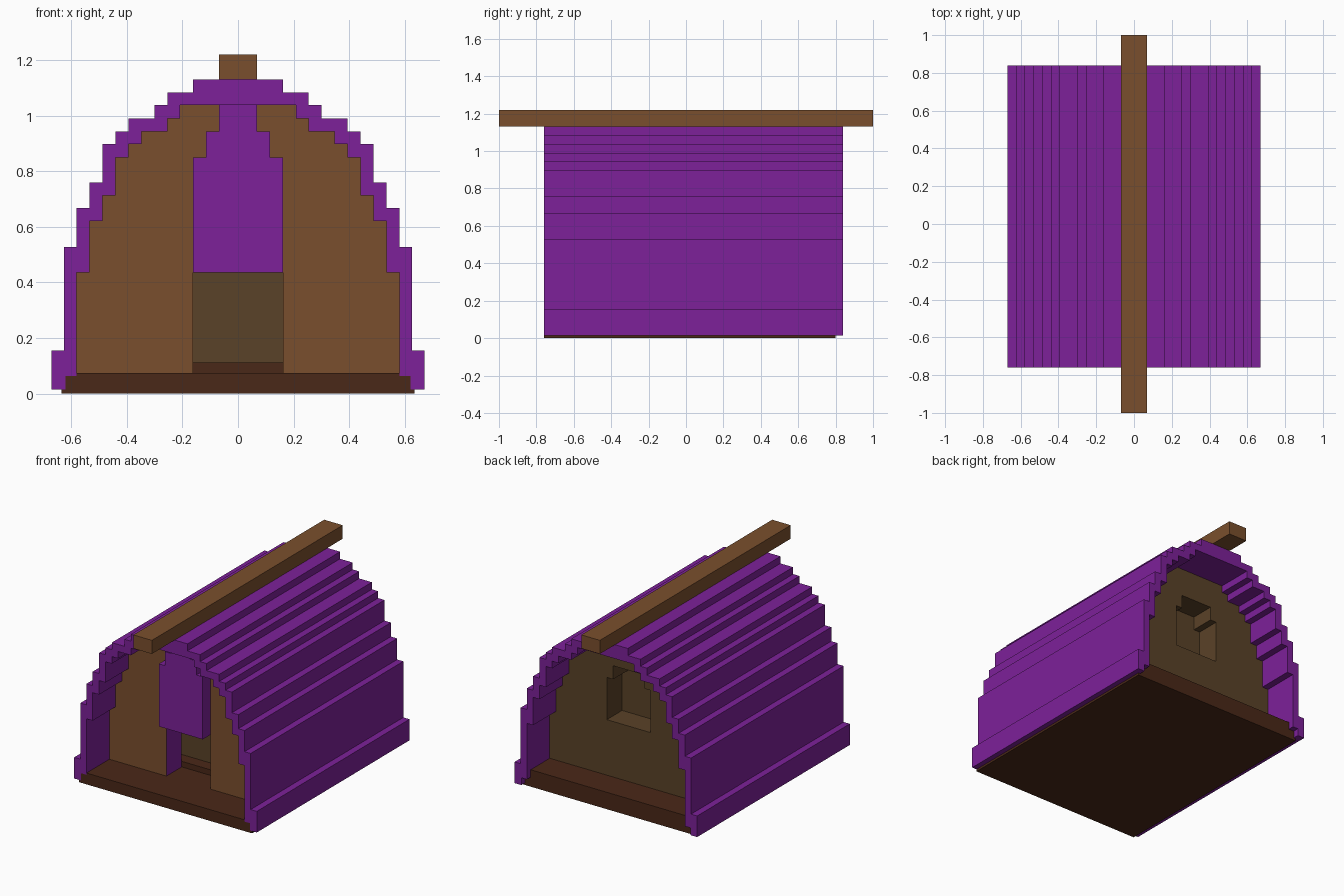
import bpy, bmesh

if "Cube" in bpy.data.objects:
    bpy.data.objects.remove(bpy.data.objects["Cube"])

def mat(name, rgb):
    m = bpy.data.materials.new(name)
    m.diffuse_color = (*rgb, 1)
    m.use_nodes = True
    m.node_tree.nodes["Principled BSDF"].inputs["Base Color"].default_value = m.diffuse_color
    return m

PURPLE = mat("purple", (0.205, 0.015, 0.32))
BROWN = mat("brown", (0.195, 0.078, 0.026))
DARK = mat("dark_brown", (0.068, 0.021, 0.009))
OLIVE = mat("olive", (0.102, 0.054, 0.021))

def stairs(bottom, steps):
    """Right-hand stepped outline, from the bottom up; steps are (half width, top z)."""
    pts, z = [], bottom
    for w, top in steps:
        pts += [(w, z), (w, top)]
        z = top
    return pts

def both_sides(pts):
    return pts + [(-x, z) for x, z in reversed(pts)]

def extrude(name, pts, y0, y1, material):
    """Extrude an x-z outline from y0 to y1."""
    bm = bmesh.new()
    face = bm.faces.new([bm.verts.new((x, y0, z)) for x, z in pts])
    r = bmesh.ops.extrude_face_region(bm, geom=[face])
    verts = [v for v in r["geom"] if isinstance(v, bmesh.types.BMVert)]
    bmesh.ops.translate(bm, verts=verts, vec=(0, y1 - y0, 0))
    bmesh.ops.recalc_face_normals(bm, faces=bm.faces)
    me = bpy.data.meshes.new(name)
    bm.to_mesh(me)
    bm.free()
    me.materials.append(material)
    ob = bpy.data.objects.new(name, me)
    bpy.context.collection.objects.link(ob)
    return ob

def box(name, w, z0, z1, y0, y1, material):
    return extrude(name, both_sides([(w, z0), (w, z1)]), y0, y1, material)

# stepped outlines of the roof shell
outer = stairs(0.015, [(0.67, 0.155), (0.625, 0.527), (0.58, 0.667), (0.534, 0.76),
                       (0.487, 0.897), (0.44, 0.943), (0.394, 0.99), (0.301, 1.037),
                       (0.254, 1.083), (0.161, 1.13)])
arch = [(0.58, 0.435), (0.534, 0.62), (0.487, 0.713), (0.44, 0.85), (0.394, 0.897),
        (0.347, 0.943), (0.254, 0.99), (0.208, 1.037)]
inner = [(0.62, 0.015), (0.62, 0.063)] + stairs(0.063, arch)

# roof canopy
extrude("roof_canopy", both_sides(outer) + both_sides(inner)[::-1], -0.76, 0.84, PURPLE)

# ridge beam
box("ridge_beam", 0.068, 1.13, 1.22, -1.0, 1.0, BROWN)

# floor: base slab, main floor and raised rear floor
box("base_slab", 0.635, 0.0, 0.015, -0.76, 0.80, DARK)
extrude("floor", both_sides(stairs(0.015, [(0.62, 0.063), (0.58, 0.075)])), -0.76, 0.80, DARK)
box("raised_floor", 0.58, 0.075, 0.112, -0.36, 0.80, DARK)

# front wall halves with purple-lined door jambs
opening = [(0.161, 0.85), (0.115, 0.943), (0.068, 1.037)]
half = stairs(0.075, arch) + stairs(0.075, opening)[::-1]
for side, s in (("left", -1), ("right", 1)):
    wall = extrude(side + "_front_wall", [(s * x, z) for x, z in half], -0.52, -0.36, BROWN)
    wall.data.materials.append(PURPLE)
    for p in wall.data.polygons:
        if abs(p.normal.x) > 0.9 and abs(p.center.x) < 0.165:
            p.material_index = 1

# rolled-up door flap
extrude("door_flap", both_sides(stairs(0.435, opening)), -0.60, -0.36, PURPLE)

# inner body with a recessed rear window
body = extrude("inner_wall", both_sides(stairs(0.112, arch)), -0.28, 0.60, OLIVE)
cutter = extrude("window_cutter", both_sides(stairs(0.48, [(0.161, 0.76), (0.115, 0.85)])),
                 0.44, 0.70, OLIVE)
cutter.hide_render = True
mod = body.modifiers.new("window", "BOOLEAN")
mod.operation = "DIFFERENCE"
mod.solver = "EXACT"
mod.object = cutter
bpy.context.view_layer.objects.active = body
bpy.ops.object.modifier_apply(modifier=mod.name)
bpy.data.objects.remove(cutter)
